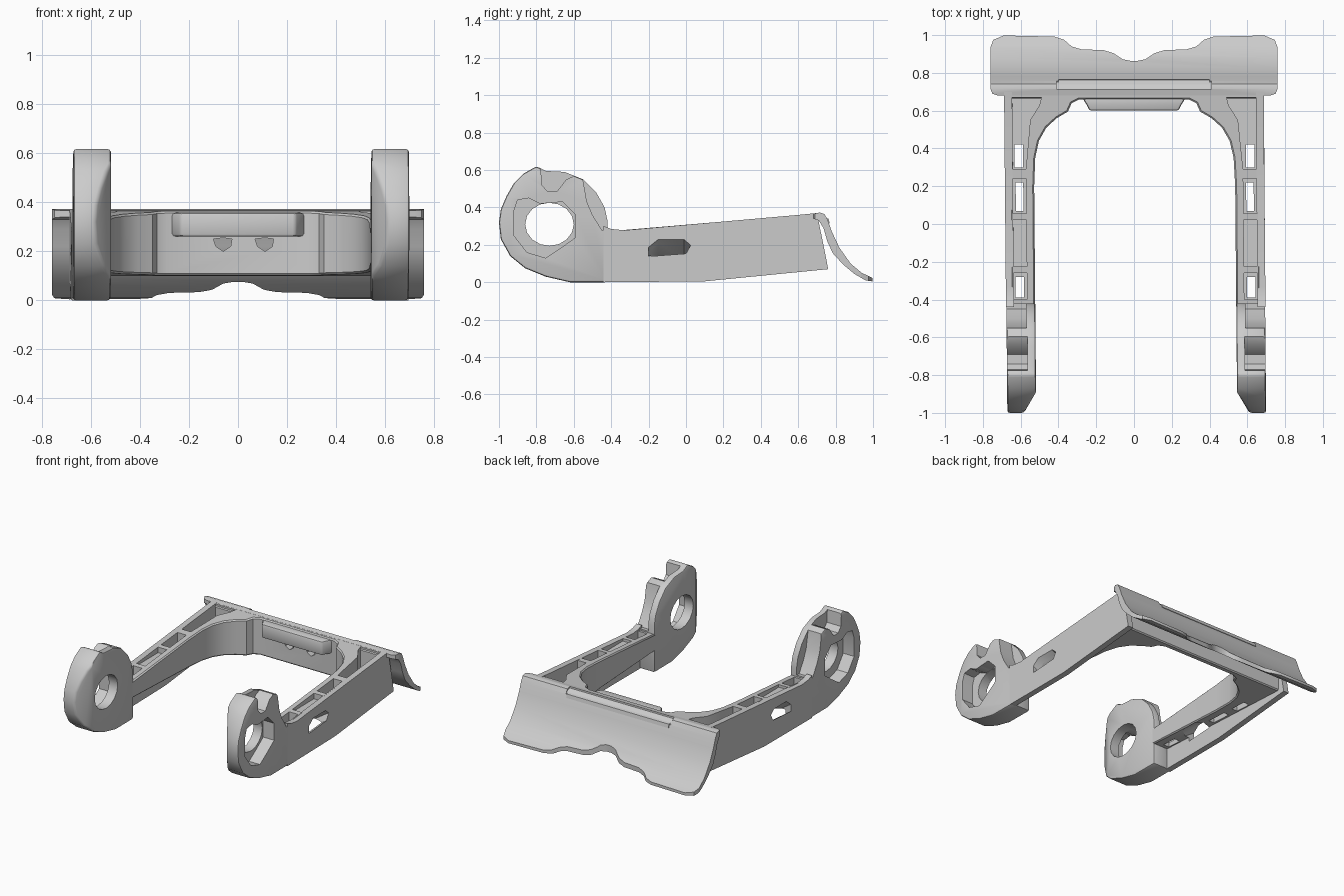
import bpy, bmesh, math
from mathutils import Vector

cube = bpy.data.objects.get("Cube")
if cube:
    bpy.data.objects.remove(cube, do_unlink=True)

grey = bpy.data.materials.new("plain grey")
grey.use_nodes = True
grey.diffuse_color = (0.6, 0.6, 0.6, 1)
grey.node_tree.nodes["Principled BSDF"].inputs["Base Color"].default_value = grey.diffuse_color


def prism(name, pts, axis, lo, hi):
    """Extrude a 2D outline along one axis."""
    place = {"x": lambda a, b, t: (t, a, b),
             "y": lambda a, b, t: (a, t, b),
             "z": lambda a, b, t: (a, b, t)}[axis]
    bm = bmesh.new()
    face = bm.faces.new([bm.verts.new(place(a, b, lo)) for a, b in pts])
    new = bmesh.ops.extrude_face_region(bm, geom=[face])["geom"]
    move = Vector(place(0, 0, hi - lo))
    bmesh.ops.translate(bm, verts=[v for v in new if isinstance(v, bmesh.types.BMVert)], vec=move)
    bmesh.ops.recalc_face_normals(bm, faces=bm.faces)
    mesh = bpy.data.meshes.new(name)
    bm.to_mesh(mesh)
    bm.free()
    mesh.materials.append(grey)
    ob = bpy.data.objects.new(name, mesh)
    bpy.context.collection.objects.link(ob)
    return ob


def bake(ob):
    """Apply the modifiers."""
    bpy.context.view_layer.update()
    graph = bpy.context.evaluated_depsgraph_get()
    mesh = bpy.data.meshes.new_from_object(ob.evaluated_get(graph))
    ob.modifiers.clear()
    ob.data = mesh


def bevel(ob, width, segments=2):
    m = ob.modifiers.new("bevel", "BEVEL")
    m.width, m.segments, m.limit_method, m.angle_limit = width, segments, "ANGLE", 0.7
    bake(ob)


def cut(ob, tool, operation="DIFFERENCE"):
    m = ob.modifiers.new("cut", "BOOLEAN")
    m.object, m.operation, m.solver = tool, operation, "EXACT"
    bake(ob)
    bpy.data.objects.remove(tool, do_unlink=True)


def box(x0, x1, y0, y1):
    return [(x0, y0), (x1, y0), (x1, y1), (x0, y1)]


def flip(pts, s):
    return [(s * a, b) for a, b in pts]


def mirrored(half):
    return half + [(-a, b) for a, b in reversed(half)]


def slot_tool(s):
    """Opening that slants down towards the inside."""
    pts = [(-.2, .14), (0, .155), (.025, .2), (-.01, .23), (-.15, .23), (-.2, .19)]
    tool = prism("slot_cutter", pts, "x", s * .45, s * .75)
    for v in tool.data.vertices:
        v.co.z -= (0.69 - abs(v.co.x)) * 0.65
    return tool


parts = []

# Side parts: hub and full-height outer wall
hub_outline = [(-.8, .62), (-.87, .58), (-.92, .53), (-.96, .46), (-.99, .39), (-1, .32), (-.99, .23),
               (-.94, .14), (-.86, .075), (-.75, .03), (-.62, 0), (-.42, 0), (-.42, .33),
               (-.435, .4), (-.48, .48), (-.55, .55), (-.65, .59), (-.75, .595)]
recess = [(-.92, .38), (-.9, .44), (-.84, .45), (-.78, .42), (-.66, .43), (-.59, .36), (-.59, .24),
          (-.66, .19), (-.75, .13), (-.85, .16), (-.92, .25)]
hole = [(-.73 + .13 * math.cos(k * math.pi / 8), .31 + .115 * math.sin(k * math.pi / 8)) for k in range(16)]
top_notch = [(-.78, .66), (-.77, .52), (-.74, .485), (-.69, .485), (-.64, .55), (-.58, .575), (-.55, .66)]
rear_notch = [(-.56, .6), (-.53, .43), (-.5, .36), (-.45, .28), (-.3, .29), (-.3, .6)]
wall_outline = [(-.44, 0), (.1, .005), (.76, .07), (.745, .15), (.7, .37), (.6, .36),
                (-.33, .278), (-.4, .285), (-.44, .3)]
for s, side in ((1, "left"), (-1, "right")):
    hub = prism(side + "_hub", hub_outline, "x", s * .532, s * .685)
    cut(hub, prism("chamfer", flip([(.52, -.87), (.615, -1.03), (.5, -1.03)], s), "z", -.1, .8))
    bevel(hub, .012)
    for pts, depth in ((recess, .6), (hole, .4), (top_notch, .575), (rear_notch, .58)):
        cut(hub, prism("hub_cutter", pts, "x", s * depth, s * .8))
    wall = prism(side + "_outer_wall", wall_outline, "x", s * .645, s * .687)
    cut(wall, slot_tool(s))
    parts += [hub, wall]

# U-shaped inner frame with rounded corners, sloped above and below
inner = [(.532, -.44), (.532, .2), (.525, .35), (.505, .44), (.465, .51), (.41, .56),
         (.35, .595), (.33, .64), (.29, .66), (.0, .66)]
outer = [(.0, .705), (.66, .705), (.66, -.44)]
right_half = [p for p in inner if p[0] > 0]
loop = right_half + [(-a, b) for a, b in reversed(right_half)]
loop += flip(outer[:0:-1], -1) + outer[1:]
frame = prism("inner_frame", loop, "z", 0, .5)
for v in frame.data.vertices:
    v.co.z = .272 + .085 * (v.co.y + .42) if v.co.z > .2 else .15 - .045 * (v.co.y + .42)
bevel(frame, .008, 1)
corner = [(.575, .29), (.645, .29), (.645, .67), (.49, .67), (.5, .63), (.55, .55)]
pockets = [(corner, .2), (box(.59, .635, .3, .42), 0),
           (box(.575, .645, .055, .24), .2), (box(.59, .63, .07, .22), 0),
           (box(.575, .655, -.225, .02), .27),
           (box(.575, .645, -.4, -.26), .18), (box(.59, .635, -.39, -.28), 0)]
for s in (1, -1):
    for pts, floor in pockets:
        cut(frame, prism("pocket_cutter", flip(pts, s), "z", floor, .6))
    cut(frame, slot_tool(s))
for x in (-.06, .11):
    diamond = [(x - .04, .25), (x - .03, .22), (x, .2), (x + .03, .22), (x + .035, .25), (x, .255)]
    cut(frame, prism("opening_cutter", diamond, "y", .5, .8))
parts.append(frame)

# Front tab on the crossbar
tab = prism("front_tab", mirrored([(.235, .6), (.25, .63), (.275, .67)]), "z", .26, .358)
bevel(tab, .012)
parts.append(tab)

# Curved rear plate, trimmed to a wavy lower edge
profile = [(.665, .345), (.68, .366), (.715, .373), (.74, .365), (.757, .335), (.78, .27), (.82, .185),
           (.88, .1), (.94, .05), (1, .022), (1, .004), (.96, .01), (.9, .045), (.84, .095),
           (.785, .155), (.755, .22), (.735, .29), (.71, .33)]
plate = prism("rear_plate", profile, "x", -.76, .76)
edge = [(.72, .68), (.75, .69), (.762, .72), (.762, .93), (.745, .975), (.69, .998), (.42, .992),
        (.37, .975), (.33, .94), (.28, .925), (.16, .92), (.11, .905), (.06, .872), (.02, .864)]
front = [(.69, .68), (.64, .66)]
cut(plate, prism("edge_cutter", mirrored(front[::-1] + edge), "z", -.1, .6), "INTERSECT")
groove = [(.71, .4), (.716, .363), (.738, .354), (.752, .335), (.79, .35), (.78, .4)]
cut(plate, prism("groove_cutter", groove, "x", -.41, .41))
parts.append(plate)

# Long lip beneath the groove
lip = prism("plate_lip", [(.735, .33), (.742, .345), (.762, .34), (.768, .315), (.75, .31)], "x", -.4, .4)
parts.append(lip)

# Slight lean of the arms, then smooth shading with sharp edges kept
bpy.ops.object.select_all(action="DESELECT")
for ob in parts:
    for v in ob.data.vertices:
        v.co.x += .009 * max(0, .6 - v.co.y)
    ob.select_set(True)
bpy.context.view_layer.objects.active = parts[0]
bpy.ops.object.shade_smooth_by_angle(angle=math.radians(35))
